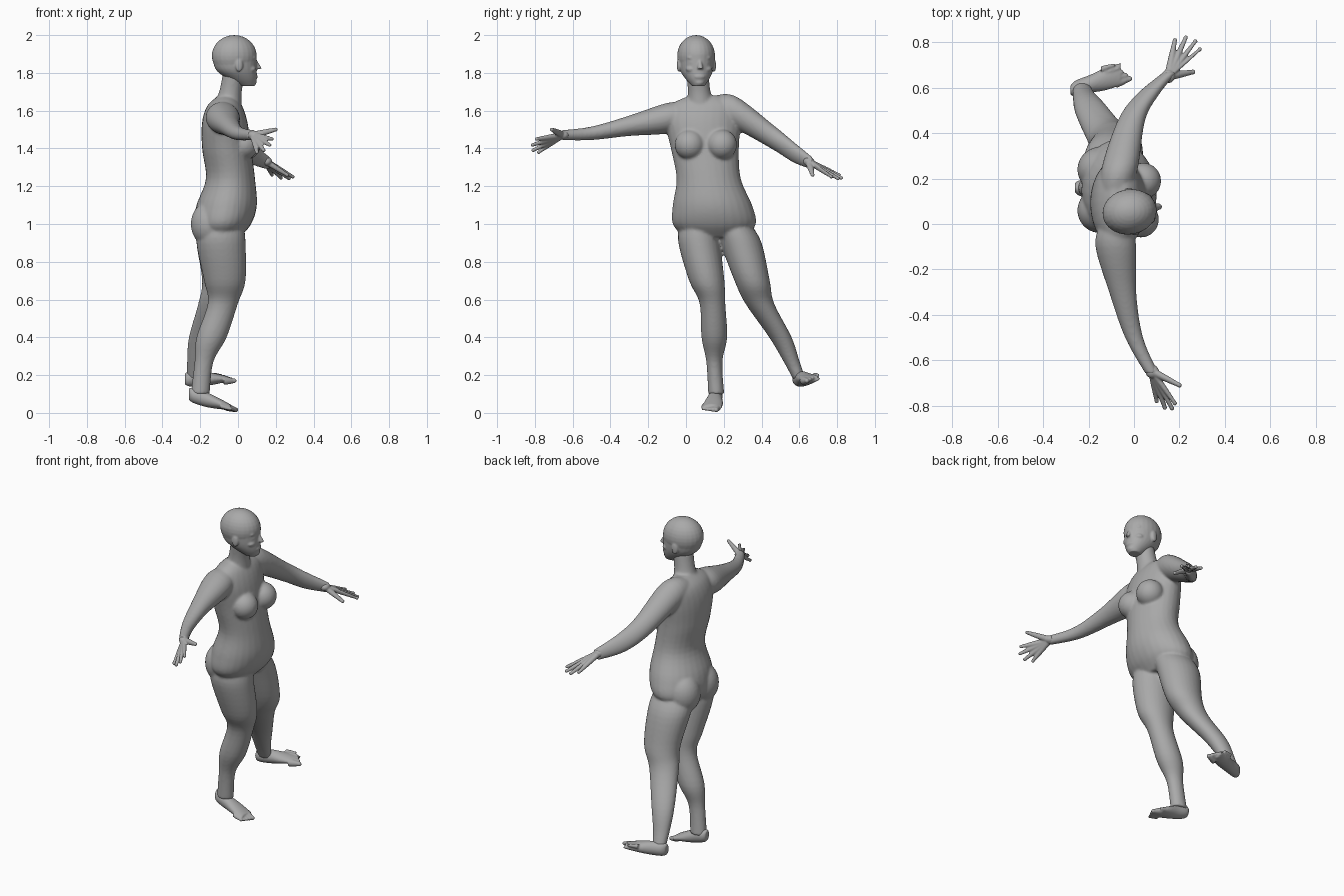
import bpy, bmesh, math
from mathutils import Matrix, Vector

if "Cube" in bpy.data.objects:
    bpy.data.objects.remove(bpy.data.objects["Cube"], do_unlink=True)

skin = bpy.data.materials.new("clay grey")
skin.use_nodes = True
grey = (0.4, 0.4, 0.4, 1)
skin.diffuse_color = grey
skin.node_tree.nodes["Principled BSDF"].inputs["Base Color"].default_value = grey

ACROSS = {"X": (Vector((0, 1, 0)), Vector((0, 0, 1))),
          "Y": (Vector((1, 0, 0)), Vector((0, 0, 1))),
          "Z": (Vector((1, 0, 0)), Vector((0, 1, 0)))}


def spline(sections, steps=5):
    """Smoothly interpolate between neighbouring cross-sections."""
    result = []
    last = len(sections) - 1
    for index in range(last):
        quad = [sections[min(max(index + offset, 0), last)] for offset in range(-1, 3)]
        for step in range(steps):
            t = step / steps
            result.append([b + t / 2 * (c - a + t * (2 * a - 5 * b + 4 * c - d + t * (3 * (b - c) + d - a)))
                           for a, b, c, d in zip(*quad)])
    result.append(sections[last])
    return result


def loft(bm, sections, axis, sides=28):
    """Closed tube through ellipses (x, y, z, radius, radius) lying across the axis."""
    u, v = ACROSS[axis]
    rings = []
    for x, y, z, wide, deep in spline(sections):
        ring = []
        for side in range(sides):
            angle = math.tau * side / sides
            offset = u * wide * math.cos(angle) + v * deep * math.sin(angle)
            ring.append(bm.verts.new(Vector((x, y, z)) + offset))
        rings.append(ring)
    for low, high in zip(rings, rings[1:]):
        for side in range(sides):
            following = (side + 1) % sides
            bm.faces.new((low[side], low[following], high[following], high[side]))
    bm.faces.new(rings[0])
    bm.faces.new(rings[-1])


def limb(bm, points, axis, ratio=1.0):
    """Tube through (x, y, z, radius) with one fixed width-to-depth ratio."""
    loft(bm, [(x, y, z, radius, radius * ratio) for x, y, z, radius in points], axis)


def blob(bm, centre, radii):
    """Ellipsoid."""
    matrix = Matrix.Translation(centre) @ Matrix.Diagonal((*radii, 1))
    bmesh.ops.create_uvsphere(bm, u_segments=24, v_segments=16, radius=1, matrix=matrix)


def digit(bm, root, tip, thick, axis):
    """Tapering finger or toe with a rounded tip."""
    middle = root.lerp(tip, 0.55)
    limb(bm, [(*root, thick * 1.5), (*middle, thick * 1.2), (*tip, thick * 0.8)], axis)
    blob(bm, tip, [thick * 0.85] * 3)


def finish(bm, name, voxel):
    """Fuse overlapping forms into one soft skin."""
    bmesh.ops.recalc_face_normals(bm, faces=bm.faces)
    mesh = bpy.data.meshes.new(name)
    bm.to_mesh(mesh)
    bm.free()
    mesh.materials.append(skin)
    obj = bpy.data.objects.new(name, mesh)
    bpy.context.collection.objects.link(obj)
    remesh = obj.modifiers.new("fuse", "REMESH")
    remesh.mode = "VOXEL"
    remesh.voxel_size = voxel
    remesh.use_smooth_shade = True
    soften = obj.modifiers.new("soften", "SMOOTH")
    soften.factor = 0.5
    soften.iterations = 5


def make_hand(name, wrist, index, little, thumb):
    """Four fingers fan out from the wrist, so the palm forms where they meet."""
    bm = bmesh.new()
    wrist, index, little, thumb = map(Vector, (wrist, index, little, thumb))
    for finger in range(4):
        tip = index.lerp(little, finger / 3)
        reach = (tip - wrist).normalized()
        digit(bm, wrist, tip + reach * 0.035 * math.sin(math.pi * finger / 3), 0.012, "Y")
    digit(bm, wrist, thumb, 0.013, "X")
    blob(bm, wrist, (0.03, 0.03, 0.024))
    finish(bm, name, 0.004)


def make_foot(name, heel, ball, big, little):
    """Instep from heel to ball, then toes spread evenly from big to little."""
    bm = bmesh.new()
    heel, ball, big, little = map(Vector, (heel, ball, big, little))
    profile = [(0, 0.02, 0.03), (0.1, 0.035, 0.04), (0.4, 0.04, 0.04), (0.7, 0.05, 0.03), (1, 0.05, 0.015)]
    loft(bm, [(*heel.lerp(ball, t), wide, deep) for t, wide, deep in profile], "X")
    for toe in range(5):
        tip = big.lerp(little, toe / 4)
        digit(bm, tip + (heel - ball) / 4, tip, 0.015 - toe * 0.0015, "X")
    finish(bm, name, 0.005)


# Torso and neck
body = bmesh.new()
loft(body, [(-.09, .15, .93, .1, .16), (-.08, .15, 1, .15, .22), (-.06, .14, 1.1, .16, .21),
            (-.04, .12, 1.24, .13, .17), (-.06, .1, 1.4, .13, .18), (-.07, .09, 1.54, .12, .2),
            (-.07, .1, 1.63, .09, .18), (-.06, .1, 1.68, .04, .08)], "Z")
limb(body, [(-.06, .08, 1.6, .08), (-.04, .07, 1.7, .06), (-.02, .06, 1.8, .06)], "Z")

# Breasts and buttocks
for y, x in ((.02, .03), (.19, .04)):
    blob(body, (x, y, 1.42), [.08] * 3)
for y in (.06, .24):
    blob(body, (-.15, y, 1), (.1, .1, .12))

# Right leg, then left leg swung outwards
limb(body, [(-.09, .07, 1, .12), (-.09, .07, .9, .13), (-.07, .11, .7, .11), (-.08, .14, .58, .08),
            (-.14, .15, .4, .08), (-.18, .15, .27, .05), (-.2, .16, .1, .05)], "Z", 0.85)
limb(body, [(-.09, .24, 1, .12), (-.09, .29, .9, .13), (-.08, .35, .7, .11), (-.12, .39, .58, .09),
            (-.19, .5, .4, .07), (-.22, .56, .27, .05), (-.23, .6, .18, .04)], "Z", 0.85)

# Left arm, then right arm
limb(body, [(-.08, .14, 1.6, .07), (-.06, .26, 1.59, .08), (-.01, .46, 1.46, .06),
            (.06, .57, 1.38, .05), (.16, .67, 1.32, .03)], "Y", 1.1)
limb(body, [(-.08, 0, 1.58, .07), (-.08, -.1, 1.56, .09), (-.05, -.3, 1.52, .06),
            (0, -.5, 1.48, .04), (.08, -.66, 1.47, .03)], "Y", 0.9)
finish(body, "body", 0.008)

make_hand("left_hand", (.15, .65, 1.33), (.29, .77, 1.25), (.18, .81, 1.26), (.26, .67, 1.26))
make_hand("right_hand", (.08, -.65, 1.47), (.18, -.79, 1.45), (.1, -.78, 1.38), (.2, -.71, 1.5))
make_foot("right_foot", (-.26, .16, .1), (-.04, .14, .03), (-.01, .16, .016), (-.04, .09, .02))
make_foot("left_foot", (-.28, .59, .18), (-.06, .66, .18), (-.02, .64, .17), (-.09, .7, .2))

# Head: cranium and tapering face, built facing forwards
head = bmesh.new()
blob(head, (-.02, 0, 1.89), (.12, .1, .11))
limb(head, [(.05, 0, 1.73, .04), (.02, 0, 1.77, .08), (-.01, 0, 1.82, .11), (-.02, 0, 1.9, .12)], "Z", 0.8)

# Nose, lips and chin
limb(head, [(.09, 0, 1.87, .01), (.11, 0, 1.82, .02)], "Z", 0.8)
blob(head, (.09, 0, 1.78), (.015, .03, .015))
blob(head, (.07, 0, 1.75), (.03, .03, .02))

# Brows, eyes, cheeks and ears
for side in (-1, 1):
    blob(head, (.07, side * .035, 1.88), (.02, .03, .01))
    blob(head, (.07, side * .035, 1.855), (.02, .02, .01))
    blob(head, (.06, side * .04, 1.82), (.03, .03, .02))
    blob(head, (-.01, side * .095, 1.84), (.02, .01, .035))
head.transform(Matrix.Translation((0, .057, 0)) @ Matrix.Rotation(math.radians(10), 4, "Z"))
finish(head, "head", 0.005)
